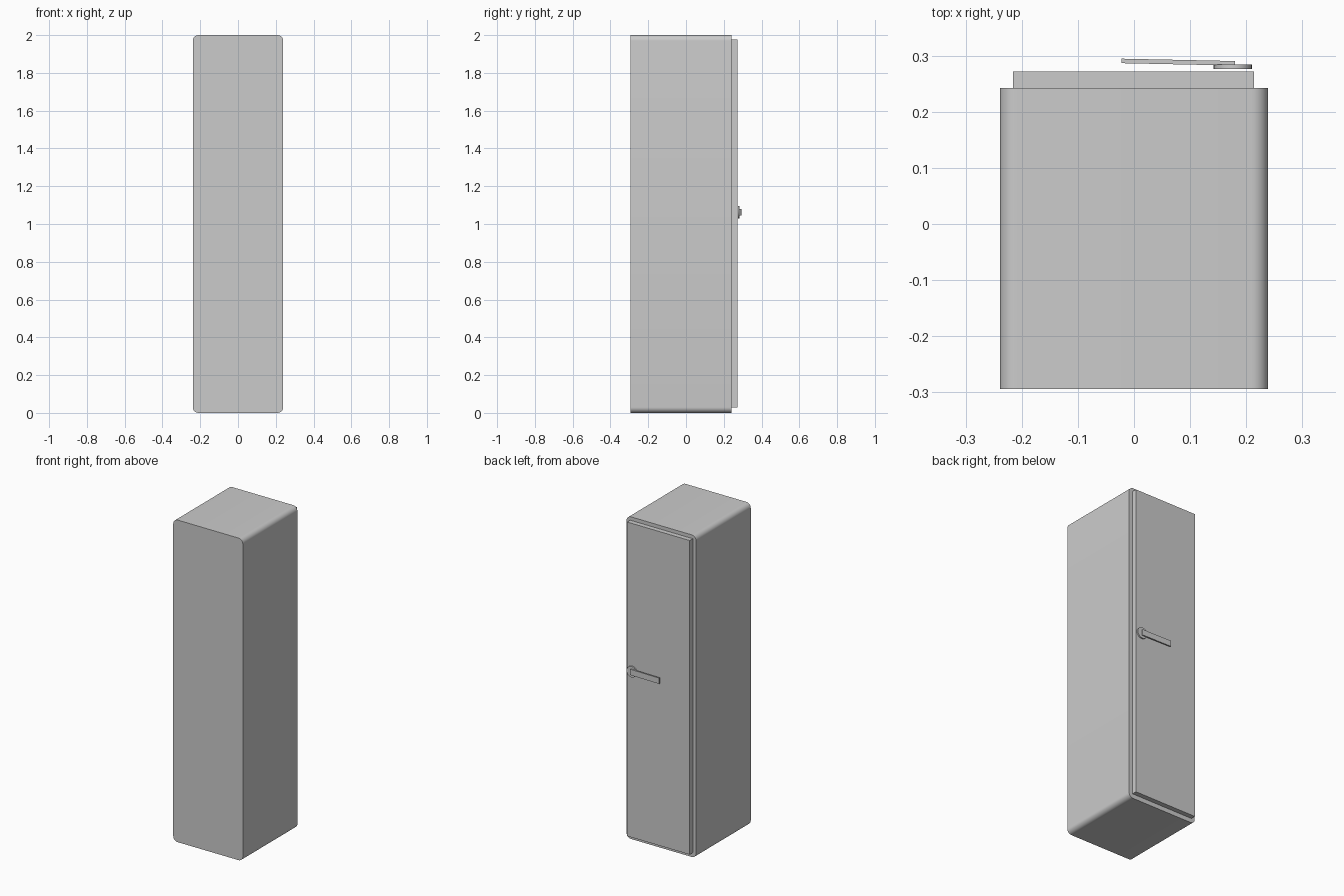
import bpy, math

if "Cube" in bpy.data.objects:
    bpy.data.objects.remove(bpy.data.objects["Cube"])


def box(name, lo, hi, rot_z=0.0):
    centre = [(a + b) / 2 for a, b in zip(lo, hi)]
    bpy.ops.mesh.primitive_cube_add(size=1, location=centre, rotation=(0, 0, rot_z))
    ob = bpy.context.object
    ob.name = name
    ob.scale = [b - a for a, b in zip(lo, hi)]
    bpy.ops.object.transform_apply(location=False, rotation=False, scale=True)
    return ob


# Cabinet body: rounded rectangle profile extruded along y
W, H, R, SEG = 0.239, 2.0, 0.03, 8
Y0, Y1 = -0.294, 0.242
profile = []
for i, (sx, z) in enumerate([(1, H - R), (-1, H - R), (-1, R), (1, R)]):
    for k in range(SEG + 1):
        a = math.radians(90 * (i + k / SEG))
        profile.append((sx * (W - R) + R * math.cos(a), z + R * math.sin(a)))
n = len(profile)
verts = [(x, y, z) for y in (Y0, Y1) for x, z in profile]
faces = [(i, i + n, (i + 1) % n + n, (i + 1) % n) for i in range(n)]
faces += [tuple(range(n)), tuple(range(2 * n - 1, n - 1, -1))]
mesh = bpy.data.meshes.new("cabinet_body")
mesh.from_pydata(verts, [], faces)
body = bpy.data.objects.new("cabinet_body", mesh)
bpy.context.collection.objects.link(body)
bpy.context.view_layer.objects.active = body
body.select_set(True)
bpy.ops.object.mode_set(mode='EDIT')
bpy.ops.mesh.select_all(action='SELECT')
bpy.ops.mesh.normals_make_consistent(inside=False)
bpy.ops.object.mode_set(mode='OBJECT')
bpy.ops.object.shade_smooth_by_angle(angle=math.radians(35))

# Door panel standing proud of the body
box("door", (-0.216, Y1, 0.028), (0.214, 0.272, 1.978))

# Round handle plate
bpy.ops.mesh.primitive_cylinder_add(vertices=32, radius=0.034, depth=0.008,
                                    location=(0.176, 0.280, 1.062),
                                    rotation=(math.pi / 2, 0, 0))
bpy.context.object.name = "handle_plate"
bpy.ops.object.shade_smooth_by_angle(angle=math.radians(35))

# Lever, slightly angled away from the door
box("handle_lever", (-0.022, 0.2845, 1.044), (0.18, 0.2925, 1.080), math.radians(-1.2))
